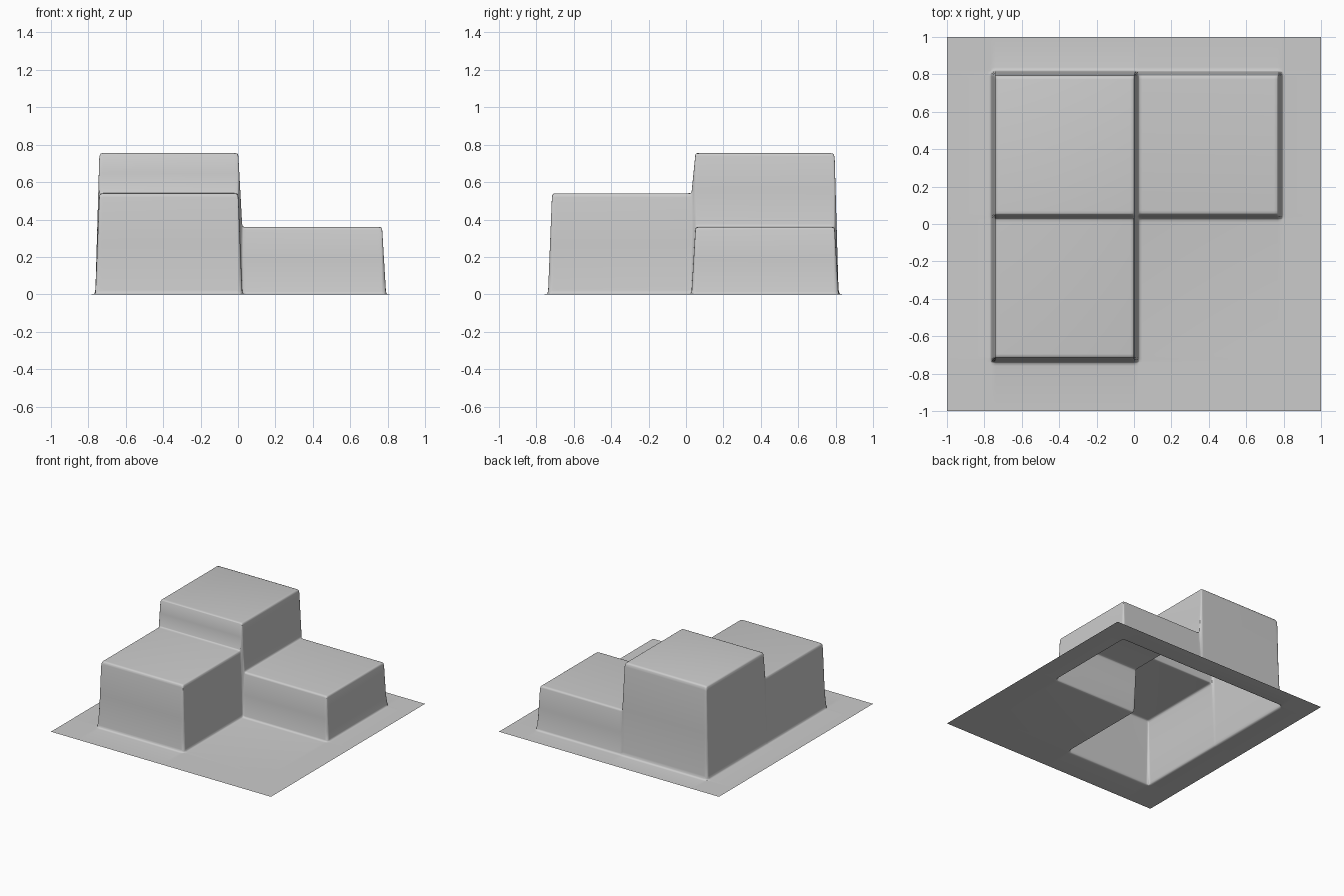
import bpy, bmesh

if "Cube" in bpy.data.objects:
    bpy.data.objects.remove(bpy.data.objects["Cube"])

# Centre lines of the steep walls, and plateau heights as [y band][x band]
WALL_X = (-0.752, 0.012, 0.781)
WALL_Y = (-0.727, 0.040, 0.805)
HEIGHTS = ((0, 0, 0, 0),
           (0, 0.54, 0, 0),
           (0, 0.755, 0.36, 0),
           (0, 0, 0, 0))

# Rounded step cross-section: (offset from the wall centre, blend)
STEP = ((-0.032, 0), (-0.018, 0.004), (-0.013, 0.014), (-0.010, 0.04),
        (0, 0.5),
        (0.010, 0.96), (0.013, 0.986), (0.018, 0.996), (0.032, 1))


def lines(walls):
    """Grid lines as (position, band, blend towards the next band)."""
    out = [(-1.0, 0, 0.0)]
    for band, w in enumerate(walls):
        out += [(w + o, band, t) for o, t in STEP]
    return out + [(1.0, len(walls), 0.0)]


def height(bx, tx, by, ty):
    nx, ny = min(bx + 1, 3), min(by + 1, 3)
    low = HEIGHTS[by][bx] * (1 - tx) + HEIGHTS[by][nx] * tx
    high = HEIGHTS[ny][bx] * (1 - tx) + HEIGHTS[ny][nx] * tx
    return low * (1 - ty) + high * ty


# Single open sheet raised into three stepped blocks
bm = bmesh.new()
rows = [[bm.verts.new((x, y, height(bx, tx, by, ty)))
         for x, bx, tx in lines(WALL_X)]
        for y, by, ty in lines(WALL_Y)]
for a, b in zip(rows, rows[1:]):
    for i in range(len(a) - 1):
        bm.faces.new((a[i], a[i + 1], b[i + 1], b[i])).smooth = True

mesh = bpy.data.meshes.new("stepped_sheet")
bm.to_mesh(mesh)
bm.free()
sheet = bpy.data.objects.new("stepped_sheet", mesh)
bpy.context.collection.objects.link(sheet)
